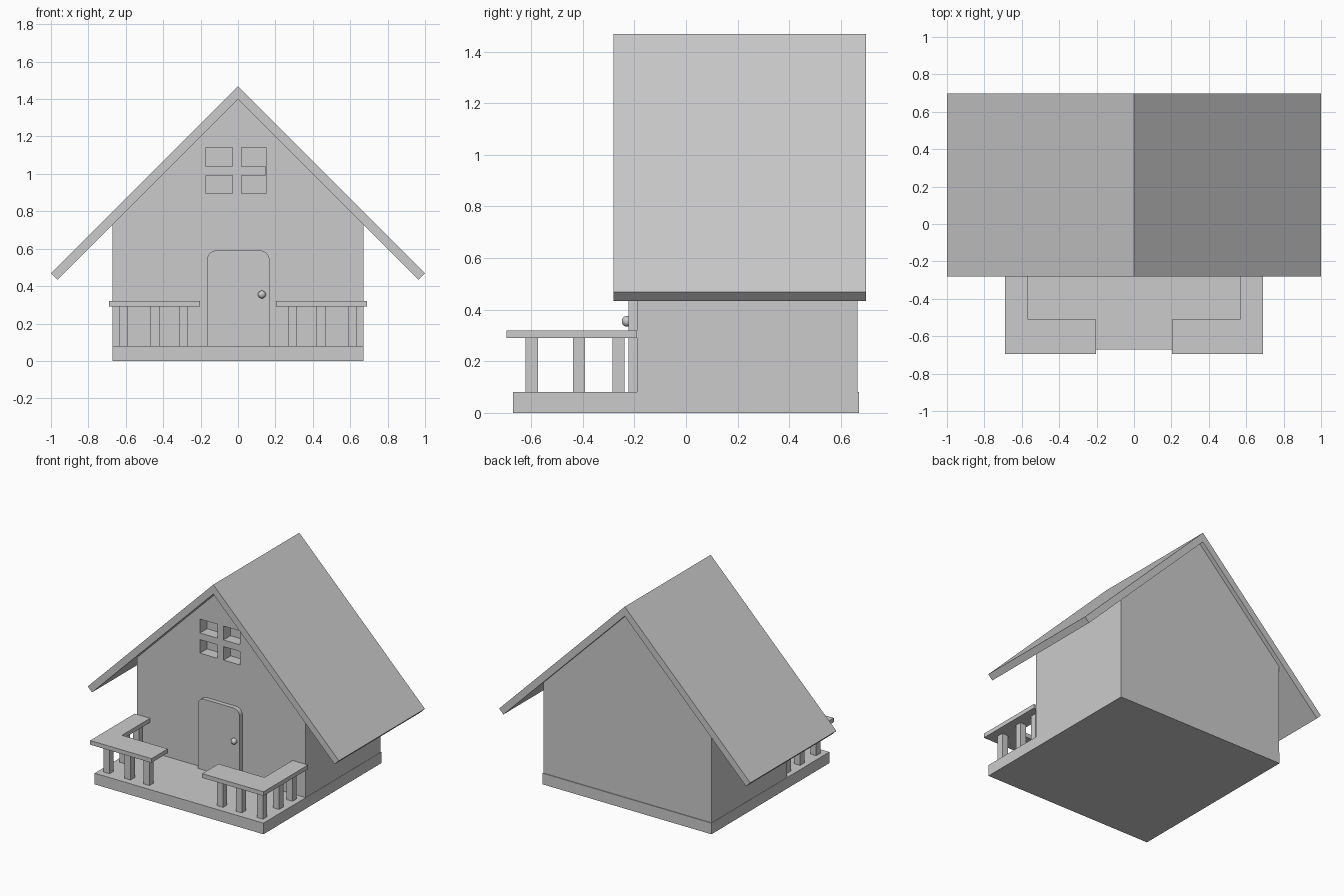
import bpy, bmesh, math
from mathutils import Vector

if "Cube" in bpy.data.objects:
    bpy.data.objects.remove(bpy.data.objects["Cube"])


def finish(name, bm):
    bmesh.ops.recalc_face_normals(bm, faces=bm.faces)
    me = bpy.data.meshes.new(name)
    bm.to_mesh(me)
    bm.free()
    ob = bpy.data.objects.new(name, me)
    bpy.context.collection.objects.link(ob)
    return ob


def extrude(name, pts, vec):
    """Closed 3D outline extruded along vec."""
    bm = bmesh.new()
    face = bm.faces.new([bm.verts.new(p) for p in pts])
    ext = bmesh.ops.extrude_face_region(bm, geom=[face], use_keep_orig=True)
    verts = [g for g in ext["geom"] if isinstance(g, bmesh.types.BMVert)]
    bmesh.ops.translate(bm, verts=verts, vec=Vector(vec))
    return finish(name, bm)


def front_profile(name, pts, y0, y1):
    return extrude(name, [(x, y0, z) for x, z in pts], (0, y1 - y0, 0))


def box(name, x, y, z):
    pts = [(x[0], z[0]), (x[1], z[0]), (x[1], z[1]), (x[0], z[1])]
    return front_profile(name, pts, *y)


# Foundation and porch deck
box("base", (-0.672, 0.672), (-0.67, 0.67), (0, 0.08))

# Gabled house body
W = 0.67
house = front_profile("house_body", [(-W, 0.08), (W, 0.08), (W, 1.40 - W),
                                     (0, 1.40), (-W, 1.40 - W)], -0.19, 0.665)

# Window recess with cross bars
cutter = box("window_cutter", (-0.17, 0.15), (-0.30, -0.11), (0.895, 1.14))
cutter.hide_render = True
cutter.hide_set(True)
cut = house.modifiers.new("window", "BOOLEAN")
cut.object = cutter
cut.operation = "DIFFERENCE"
cut.solver = "EXACT"
box("window_bar_vertical", (-0.03, 0.018), (-0.19, -0.11), (0.895, 1.14))
box("window_bar_horizontal", (-0.17, 0.148), (-0.19, -0.11), (0.992, 1.04))

# Roof: two 45 degree slabs in one chevron profile
front_profile("roof", [(0, 1.468), (1, 0.468), (0.966, 0.434), (0, 1.40),
                       (-0.966, 0.434), (-1, 0.468)], -0.281, 0.697)

# Door with rounded top corners
r, left, right, top = 0.05, -0.165, 0.168, 0.59
door_pts = [(left, 0.08), (right, 0.08)]
for cx, start in ((right - r, 0), (left + r, 90)):
    for i in range(9):
        a = math.radians(start + i * 90 / 8)
        door_pts.append((cx + r * math.cos(a), top - r + r * math.sin(a)))
door = front_profile("door", door_pts, -0.222, -0.19)

# Door knob
bm = bmesh.new()
bmesh.ops.create_uvsphere(bm, u_segments=24, v_segments=12, radius=0.021)
bmesh.ops.translate(bm, verts=bm.verts, vec=(0.128, -0.228, 0.355))
knob = finish("door_knob", bm)

# Porch railings: L-shaped handrail and five posts per side
rail = [(0.69, -0.19), (0.69, -0.695), (0.202, -0.695),
        (0.202, -0.51), (0.567, -0.51), (0.567, -0.19)]
posts = [(0.293, -0.598), (0.443, -0.598), (0.611, -0.598),
         (0.611, -0.415), (0.611, -0.262)]
for side, s in (("right", 1), ("left", -1)):
    extrude(f"handrail_{side}", [(s * x, y, 0.29) for x, y in rail], (0, 0, 0.03))
    for i, (x, y) in enumerate(posts):
        h = 0.0235
        box(f"post_{side}_{i + 1}", (s * x - h, s * x + h), (y - h, y + h), (0.08, 0.29))

# Smooth shading on the rounded parts
for ob in (door, knob):
    bpy.ops.object.select_all(action="DESELECT")
    ob.select_set(True)
    bpy.context.view_layer.objects.active = ob
    bpy.ops.object.shade_smooth_by_angle()
